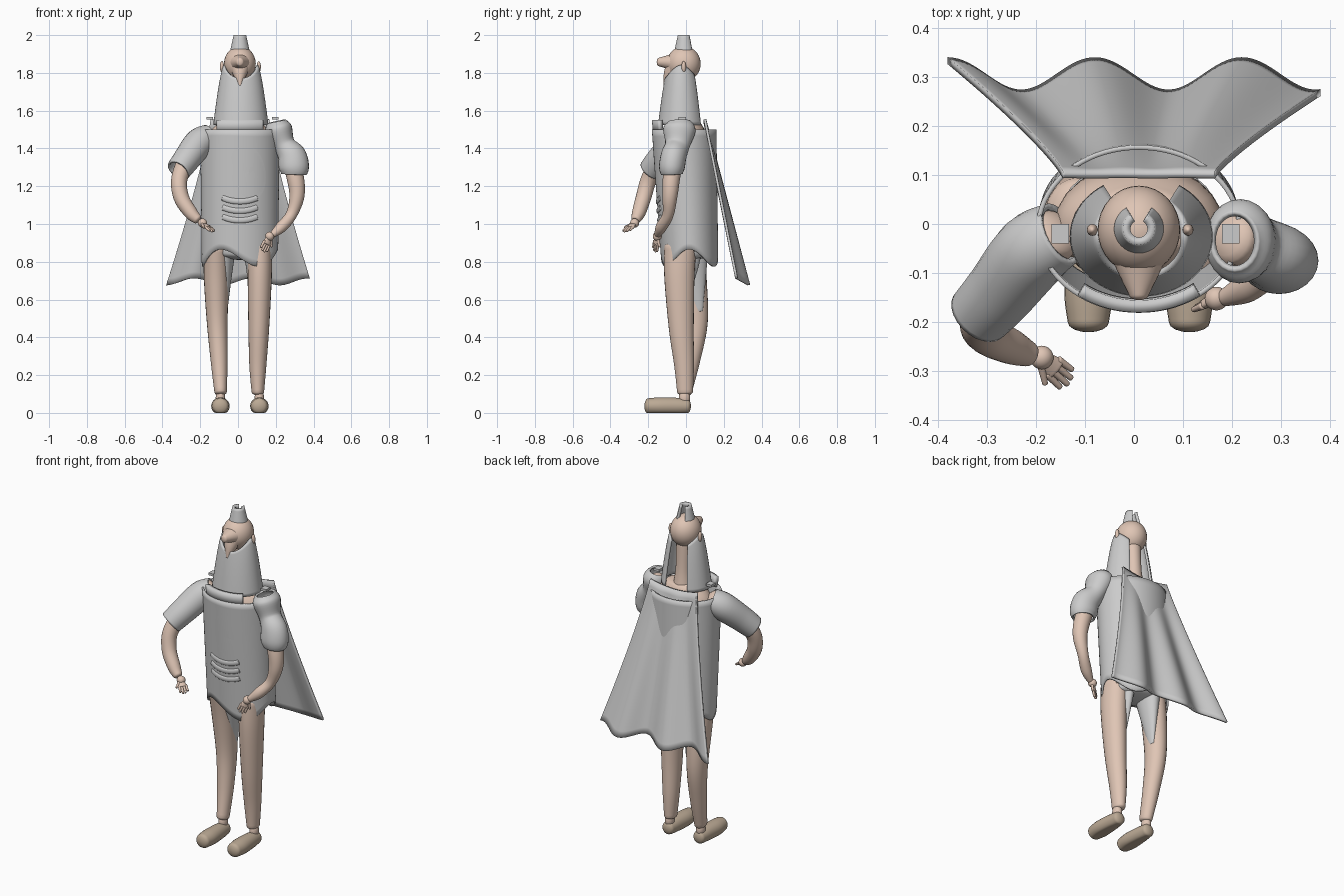
import bpy, math
from math import sin, cos, pi, radians
from mathutils import Vector

def material(name, rgb):
    m = bpy.data.materials.new(name)
    m.diffuse_color = (*rgb, 1)
    return m

SKIN = material("skin", (0.74, 0.56, 0.46))
SHOE = material("shoe_leather", (0.50, 0.40, 0.30))
DARK = material("dark_grey", (0.55, 0.55, 0.56))

def finish(name, verts, faces, mat=None, thick=0):
    me = bpy.data.meshes.new(name)
    me.from_pydata(verts, [], faces)
    ob = bpy.data.objects.new(name, me)
    bpy.context.collection.objects.link(ob)
    if mat:
        me.materials.append(mat)
    if thick:
        mod = ob.modifiers.new("thickness", 'SOLIDIFY')
        mod.thickness, mod.offset = thick, 0
    bpy.ops.object.select_all(action='DESELECT')
    bpy.context.view_layer.objects.active = ob
    ob.select_set(True)
    bpy.ops.object.shade_smooth_by_angle(angle=radians(45))
    return ob

def sheet(name, f, nu, nv, mat=None, thick=0.0, wrap=False):
    """Surface f(u, v), u and v in 0..1."""
    cols = nu if wrap else nu + 1
    verts = [f(i / nu, j / nv) for j in range(nv + 1) for i in range(cols)]
    faces = [(j * cols + i, j * cols + (i + 1) % cols,
              (j + 1) * cols + (i + 1) % cols, (j + 1) * cols + i)
             for j in range(nv) for i in range(nu)]
    return finish(name, verts, faces, mat, thick)

def tube(name, pts, mat=None, cap=0.5, thick=0, ref=(0, 1, 0), sides=24):
    """Smooth tube through (x, y, z, r1[, r2]); cap > 0 rounds the ends, 0 leaves them open."""
    P = [(Vector(p[:3]), p[3], p[-1]) for p in pts]
    P = [P[0]] + P + [P[-1]]
    def cr(a, b, c, d, t):
        return 0.5 * (2 * b + (c - a) * t + (2 * a - 5 * b + 4 * c - d) * t * t
                      + (3 * b - a - 3 * c + d) * t ** 3)
    S = []
    for k in range(1, len(P) - 2):
        for s in range(6):
            S.append([cr(*(P[k + o][c] for o in (-1, 0, 1, 2)), s / 6) for c in range(3)])
    S.append(list(P[-1]))
    n = len(S)
    tan = [(S[min(i + 1, n - 1)][0] - S[max(i - 1, 0)][0]).normalized() for i in range(n)]
    rings = [(S[i][0], tan[i], S[i][1], S[i][2]) for i in range(n)]
    if cap:
        def ends(i, sg):
            c, t, r1, r2 = rings[i]
            return [(c + t * sg * cap * min(r1, r2) * sin(a), t, r1 * cos(a), r2 * cos(a))
                    for a in (0.4, 0.8, 1.2, 1.5)]
        rings = ends(0, -1)[::-1] + rings + ends(-1, 1)
    verts = []
    for c, t, r1, r2 in rings:
        u = Vector(ref).cross(t).normalized()
        v = t.cross(u)
        verts += [c + u * r1 * cos(2 * pi * i / sides) + v * r2 * sin(2 * pi * i / sides)
                  for i in range(sides)]
    m = len(rings)
    faces = [(j * sides + i, j * sides + (i + 1) % sides, (j + 1) * sides + (i + 1) % sides,
              (j + 1) * sides + i) for j in range(m - 1) for i in range(sides)]
    if cap:
        faces += [tuple(range(sides))[::-1], tuple(range((m - 1) * sides, m * sides))]
    return finish(name, verts, faces, mat, thick)

def blob(name, c, r, mat=None):
    bpy.ops.mesh.primitive_uv_sphere_add(segments=32, ring_count=20, radius=1, location=c)
    ob = bpy.context.object
    ob.name, ob.scale = name, r
    if mat:
        ob.data.materials.append(mat)
    bpy.ops.object.shade_smooth()
    return ob

def box(name, c, size):
    bpy.ops.mesh.primitive_cube_add(size=1, location=c)
    ob = bpy.context.object
    ob.name, ob.scale = name, size

# Head: skull, nose, pointed chin, ears, neck
Z = (0, 0, 1)
blob("skull", (0.01, -0.012, 1.848), (0.084, 0.09, 0.093), SKIN)
tube("nose", [(0.01, -0.04, 1.853, 0.07, 0.06), (0.01, -0.1, 1.857, 0.042, 0.036),
              (0.01, -0.145, 1.858, 0.02, 0.022)], SKIN, ref=Z)
tube("chin", [(0.01, -0.05, 1.85, 0.062, 0.055), (0.01, -0.085, 1.79, 0.035, 0.035),
              (0.01, -0.113, 1.735, 0.008, 0.008)], SKIN)
for x in (-0.085, 0.11):
    blob("ear", (x, -0.012, 1.832), (0.011, 0.012, 0.03), SKIN)
tube("neck", [(0.01, 0.015, 1.5, 0.06), (0.01, 0.012, 1.62, 0.042), (0.01, 0, 1.78, 0.045)], SKIN)

# Open tuft on the crown, gap at the back
def tuft(u, v):
    a = radians(120 + 300 * u)
    r = 0.045 - 0.02 * v
    return (0.01 + r * cos(a), -0.01 + r * sin(a), 1.91 + 0.09 * v)
sheet("hair_tuft", tuft, 32, 6, None, 0.016)

# Long beard and side hair, open at the back
def beard(u, v):
    a = radians(-148 + 296 * u)
    top = 1.77 + 0.07 * sin(a) ** 2
    z = top + (1.525 - top) * v
    t = max(0.0, (1.84 - z) / 0.315) ** 0.7
    return (0.015 + (0.085 + 0.055 * t) * sin(a),
            -0.025 - (0.062 + 0.055 * t) * cos(a), z)
sheet("beard", beard, 56, 16, None, 0.012)

# Body
tube("torso", [(0.01, 0.02, 0.86, 0.15, 0.1), (0.01, 0.01, 1.1, 0.15, 0.11),
               (0.01, 0, 1.35, 0.17, 0.125), (0.01, 0, 1.47, 0.165, 0.11),
               (0.01, 0, 1.54, 0.11, 0.075)], SKIN, cap=0.2)

# Tunic with wavy hem
def on_tunic(a, z, k=1.0):
    t = (1.5 - z) / 0.7
    return (0.01 + k * (0.205 - 0.008 * t) * cos(a),
            -0.01 + 0.03 * t + k * (0.166 - 0.02 * t) * sin(a), z)
def tunic(u, v):
    a = 2 * pi * u
    hem = 0.82 - 0.045 * cos(3 * (a - pi / 3))
    return on_tunic(a, 1.5 + (hem - 1.5) * v)
sheet("tunic", tunic, 72, 20, None, 0.01, wrap=True)

# Collar, belly bands and rounded chest panel
sheet("collar", lambda u, v: on_tunic(radians(-128 + 76 * u), 1.49 + 0.06 * v, 0.93),
      24, 2, DARK, 0.025)
for i in range(3):
    pts = []
    for k in range(7):
        s = k / 3 - 1
        pts.append((*on_tunic(radians(-90 + 26 * s), 1.02 + 0.05 * i + 0.018 * s * s, 1.02), 0.016, 0.008))
    tube("belly_band", [(*p[:3], p[4], p[3]) for p in pts], None, ref=Z, sides=12)
def panel(u, v):
    b = 2 * pi * u
    return on_tunic(radians(-77 + 28 * v * cos(b)), 1.275 + 0.14 * v * sin(b) - 0.03 * v * cos(b), 1.033)
sheet("chest_panel", panel, 32, 6, DARK, wrap=True)

# Legs and shoes
tube("right_leg", [(0.115, -0.03, 0.88, 0.065, 0.085), (0.115, -0.035, 0.72, 0.064, 0.08),
                   (0.11, -0.025, 0.45, 0.055, 0.066), (0.105, -0.01, 0.25, 0.045, 0.052),
                   (0.105, -0.005, 0.11, 0.033, 0.042)], SKIN)
tube("left_leg", [(-0.115, 0.01, 0.88, 0.068, 0.085), (-0.115, 0.035, 0.7, 0.065, 0.075),
                  (-0.11, 0.05, 0.48, 0.055, 0.065), (-0.1, 0.025, 0.28, 0.045, 0.05),
                  (-0.092, -0.01, 0.11, 0.033, 0.04)], SKIN)
for x in (-0.093, 0.113):
    shoe = tube("shoe", [(x, 0.008, 0.035, 0.036, 0.037), (x, -0.05, 0.036, 0.043, 0.044),
                         (x, -0.14, 0.036, 0.049, 0.046), (x, -0.2, 0.036, 0.042, 0.041)],
                SHOE, ref=Z)
    for v in shoe.data.vertices:
        v.co.z = max(v.co.z, 0.0)
    blob("ankle", (x, -0.008, 0.08), (0.025, 0.03, 0.045), SKIN)

# Shorts with pointed inner-leg cloth
tube("shorts", [(0.01, 0.02, 0.95, 0.16, 0.11), (0.005, 0.02, 0.84, 0.14, 0.1)], None, cap=0.3)
tube("left_cloth_point", [(-0.07, 0.03, 0.88, 0.06, 0.09), (-0.068, 0.05, 0.7, 0.032, 0.055),
                          (-0.066, 0.068, 0.54, 0.01, 0.022)])
tube("right_cloth_point", [(0.075, 0.0, 0.88, 0.05, 0.09), (0.075, 0, 0.75, 0.03, 0.06),
                           (0.065, 0, 0.62, 0.008, 0.015)])

# Sleeves
tube("left_sleeve", [(-0.15, -0.02, 1.47, 0.055, 0.062), (-0.205, -0.055, 1.43, 0.072, 0.072),
                     (-0.27, -0.135, 1.345, 0.066, 0.066), (-0.315, -0.185, 1.285, 0.06, 0.06)],
     None, cap=0, thick=0.012)
tube("right_sleeve", [(0.205, -0.035, 1.54, 0.045, 0.055), (0.215, -0.035, 1.5, 0.066, 0.08),
                      (0.245, -0.045, 1.42, 0.052, 0.06), (0.285, -0.065, 1.36, 0.07, 0.062),
                      (0.296, -0.075, 1.3, 0.074, 0.062), (0.296, -0.075, 1.265, 0.062, 0.052)],
     None, cap=0, thick=0.012)

# Arms
tube("left_arm", [(-0.16, -0.02, 1.47, 0.055), (-0.26, -0.13, 1.35, 0.05),
                  (-0.31, -0.195, 1.24, 0.043), (-0.3, -0.225, 1.14, 0.041),
                  (-0.25, -0.25, 1.06, 0.036), (-0.215, -0.265, 1.025, 0.026)], SKIN)
tube("right_arm", [(0.2, -0.03, 1.48, 0.055), (0.26, -0.05, 1.39, 0.043),
                   (0.3, -0.075, 1.26, 0.046), (0.312, -0.085, 1.15, 0.04),
                   (0.283, -0.095, 1.05, 0.03), (0.23, -0.13, 0.985, 0.03),
                   (0.185, -0.15, 0.945, 0.018)], SKIN)

# Hands: wrist ball, palm, four fingers and a thumb
def hand(side, wrist, direction, spread):
    w, d, s = Vector(wrist), Vector(direction).normalized(), Vector(spread).normalized()
    ref = d.cross(s)
    blob(side + "_wrist", w, (0.024, 0.024, 0.024), SKIN)
    tube(side + "_palm", [(*(w + d * 0.012), 0.018, 0.01), (*(w + d * 0.042), 0.025, 0.011)],
         SKIN, ref=ref, sides=16)
    for i in range(4):
        o = s * (i - 1.5) * 0.0125
        length = (0.078, 0.087, 0.085, 0.074)[i]
        tube(side + "_finger", [(*(w + o + d * 0.035), 0.008), (*(w + o * 1.15 + d * length), 0.006)],
             SKIN, ref=ref, sides=10)
    tube(side + "_thumb", [(*(w + d * 0.01 - s * 0.012), 0.009),
                           (*(w + d * 0.045 - s * 0.036), 0.006)], SKIN, ref=ref, sides=10)
hand("left", (-0.188, -0.272, 1.005), (0.7, -0.6, -0.55), (0.6, 0.75, 0.0))
hand("right", (0.168, -0.152, 0.935), (-0.4, -0.15, -0.9), (-0.75, -0.5, 0.4))

# Shoulder clasps
for x in (-0.15, 0.197):
    box("shoulder_clasp", (x, -0.02, 1.56), (0.036, 0.04, 0.014))

# Flared cape with folds
def cape(u, v):
    s = 2 * u - 1
    w = cos(2 * pi * (0.38 * s + 0.08) / 0.3)
    return (s * (0.155 + 0.225 * v ** 1.2) + 0.01 * (1 - v),
            0.1 + 0.2 * v + 0.033 * v * w,
            1.555 - 0.86 * v - 0.018 * v * w - 0.02 * (1 - v) * (1 - s * s))
sheet("cape", cape, 80, 24, None, 0.014)
